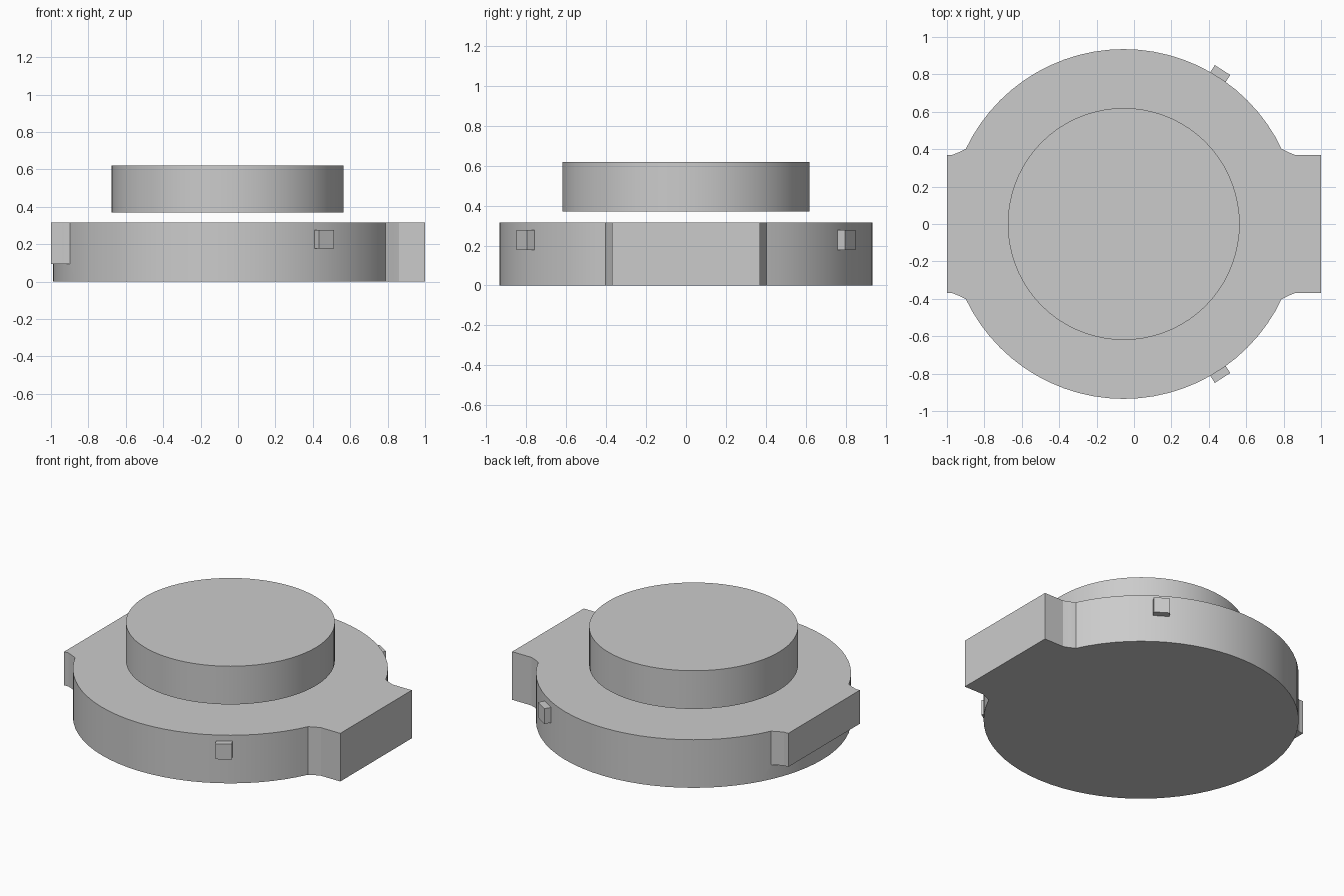
import bpy
import bmesh
from math import cos, sin, radians

cube = bpy.data.objects.get("Cube")
if cube:
    bpy.data.objects.remove(cube, do_unlink=True)

CENTRE_X = -0.055
RADIUS = 0.935
TOP = 0.315

grey = bpy.data.materials.new("light_grey")
grey.use_nodes = True
colour = (0.6, 0.6, 0.6, 1)
grey.diffuse_color = colour
grey.node_tree.nodes["Principled BSDF"].inputs["Base Color"].default_value = colour


def prism(name, outline, z0, z1):
    """Extrude a counter-clockwise outline between two heights."""
    bm = bmesh.new()
    face = bm.faces.new([bm.verts.new((x, y, z0)) for x, y in outline])
    result = bmesh.ops.extrude_face_region(bm, geom=[face])
    for v in result["geom"]:
        if isinstance(v, bmesh.types.BMVert):
            v.co.z = z1
    bmesh.ops.recalc_face_normals(bm, faces=bm.faces)
    mesh = bpy.data.meshes.new(name)
    bm.to_mesh(mesh)
    bm.free()
    mesh.materials.append(grey)
    obj = bpy.data.objects.new(name, mesh)
    bpy.context.collection.objects.link(obj)
    return obj


def circle(radius, sides=72):
    angles = [radians(360 * i / sides) for i in range(sides)]
    return [(CENTRE_X + radius * cos(a), radius * sin(a)) for a in angles]


def activate(obj):
    bpy.ops.object.select_all(action="DESELECT")
    obj.select_set(True)
    bpy.context.view_layer.objects.active = obj


def smooth(obj):
    activate(obj)
    bpy.ops.object.shade_smooth_by_angle(angle=radians(20))


def lug_outline(side, tip):
    """Flat-ended lug with flared roots that meet the round body."""
    half = [(0.6, 0.47), (0.845, 0.402), (0.88, 0.384), (0.915, 0.37), (tip, 0.37)]
    points = [(x, -y) for x, y in half] + [(x, y) for x, y in reversed(half)]
    return [(CENTRE_X + side * x, y) for x, y in points]


# Round body with a full-height lug on one side and a shallower one opposite
body = prism("base_body", circle(RADIUS), 0, TOP)
lugs = [
    prism("left_lug", lug_outline(1, 1 - CENTRE_X), 0, TOP),
    prism("right_lug", lug_outline(-1, 1 + CENTRE_X), 0.095, TOP),
]
activate(body)
for lug in lugs:
    union = body.modifiers.new("join_lug", "BOOLEAN")
    union.operation = "UNION"
    union.solver = "EXACT"
    union.object = lug
    bpy.ops.object.modifier_apply(modifier=union.name)
    bpy.data.objects.remove(lug, do_unlink=True)
smooth(body)

# Raised disc hovering above the body
smooth(prism("top_disc", circle(0.62), 0.37, 0.62))

# Small locating tabs on the rim, front and back
for name, angle in (("front_tab", -57.3), ("back_tab", 57.3)):
    a = radians(angle)
    corners = [(0.92, -0.049), (0.978, -0.049), (0.978, 0.049), (0.92, 0.049)]
    outline = [(CENTRE_X + r * cos(a) - t * sin(a), r * sin(a) + t * cos(a))
               for r, t in corners]
    prism(name, outline, 0.177, 0.277)
